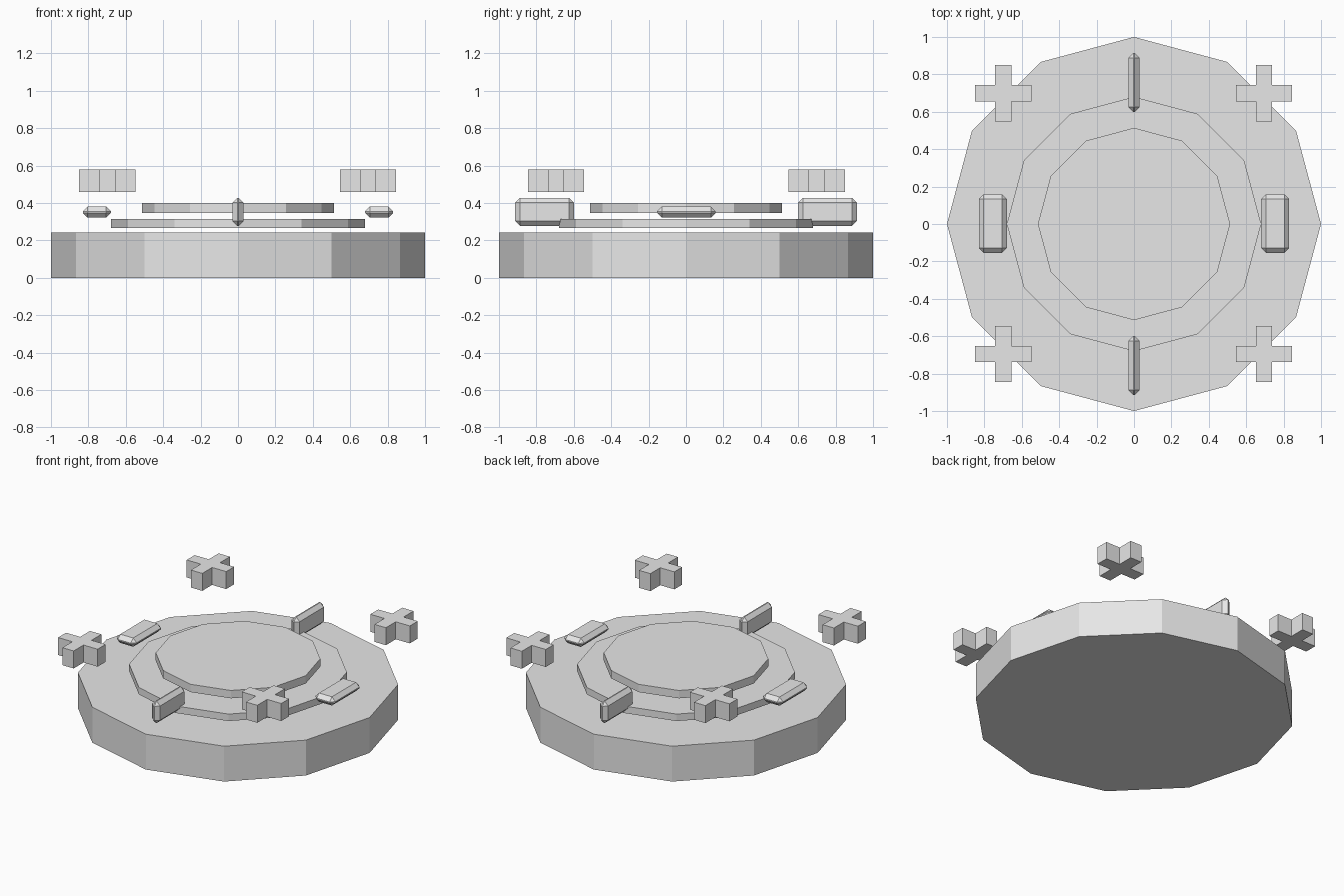
import bpy
import bmesh
from math import cos, sin, pi

cube = bpy.data.objects.get("Cube")
if cube:
    bpy.data.objects.remove(cube, do_unlink=True)

GREY = (0.8, 0.8, 0.8, 1.0)
grey = bpy.data.materials.new("plain_grey")
grey.use_nodes = True
grey.diffuse_color = GREY
grey.node_tree.nodes["Principled BSDF"].inputs["Base Color"].default_value = GREY


def add_object(name, bm, location):
    bmesh.ops.recalc_face_normals(bm, faces=bm.faces)
    mesh = bpy.data.meshes.new(name)
    bm.to_mesh(mesh)
    bm.free()
    mesh.materials.append(grey)
    obj = bpy.data.objects.new(name, mesh)
    obj.location = location
    bpy.context.collection.objects.link(obj)
    return obj


def prism(name, outline, bottom, top, x=0, y=0):
    """Extrude a flat outline upwards."""
    bm = bmesh.new()
    face = bm.faces.new([bm.verts.new((px, py, 0)) for px, py in outline])
    result = bmesh.ops.extrude_face_region(bm, geom=[face], use_keep_orig=True)
    raised = [v for v in result["geom"] if isinstance(v, bmesh.types.BMVert)]
    bmesh.ops.translate(bm, verts=raised, vec=(0, 0, top - bottom))
    return add_object(name, bm, (x, y, bottom))


def bevelled_bar(name, size, location):
    bm = bmesh.new()
    bmesh.ops.create_cube(bm, size=1)
    bmesh.ops.scale(bm, verts=bm.verts, vec=size)
    bar = add_object(name, bm, location)
    bevel = bar.modifiers.new("chamfer", "BEVEL")
    bevel.width = 0.026
    bevel.segments = 1
    return bar


def ring(radius, sides=12):
    return [(radius * cos(2 * pi * i / sides), radius * sin(2 * pi * i / sides))
            for i in range(sides)]


# Stacked twelve-sided discs
prism("base_disc", ring(1.0), 0, 0.243)
prism("middle_disc", ring(0.68), 0.267, 0.315)
prism("top_disc", ring(0.514), 0.346, 0.4)

# Bars around the discs: flat at the sides, upright at front and back
for side, sign in (("left", 1), ("right", -1)):
    bevelled_bar(side + "_bar", (0.15, 0.314, 0.06), (sign * 0.755, 0.002, 0.352))
for side, sign in (("back", 1), ("front", -1)):
    bevelled_bar(side + "_bar", (0.06, 0.314, 0.15), (0, sign * 0.757, 0.353))

# Floating crosses at the corners
REACH, HALF = 0.15, 0.043
quarter = [(REACH, -HALF), (REACH, HALF), (HALF, HALF)]
cross = []
for _ in range(4):
    cross += quarter
    quarter = [(-y, x) for x, y in quarter]
for end, y in (("back", 0.699), ("front", -0.696)):
    for side, x in (("left", 0.696), ("right", -0.699)):
        prism(f"{end}_{side}_cross", cross, 0.46, 0.58, x, y)
